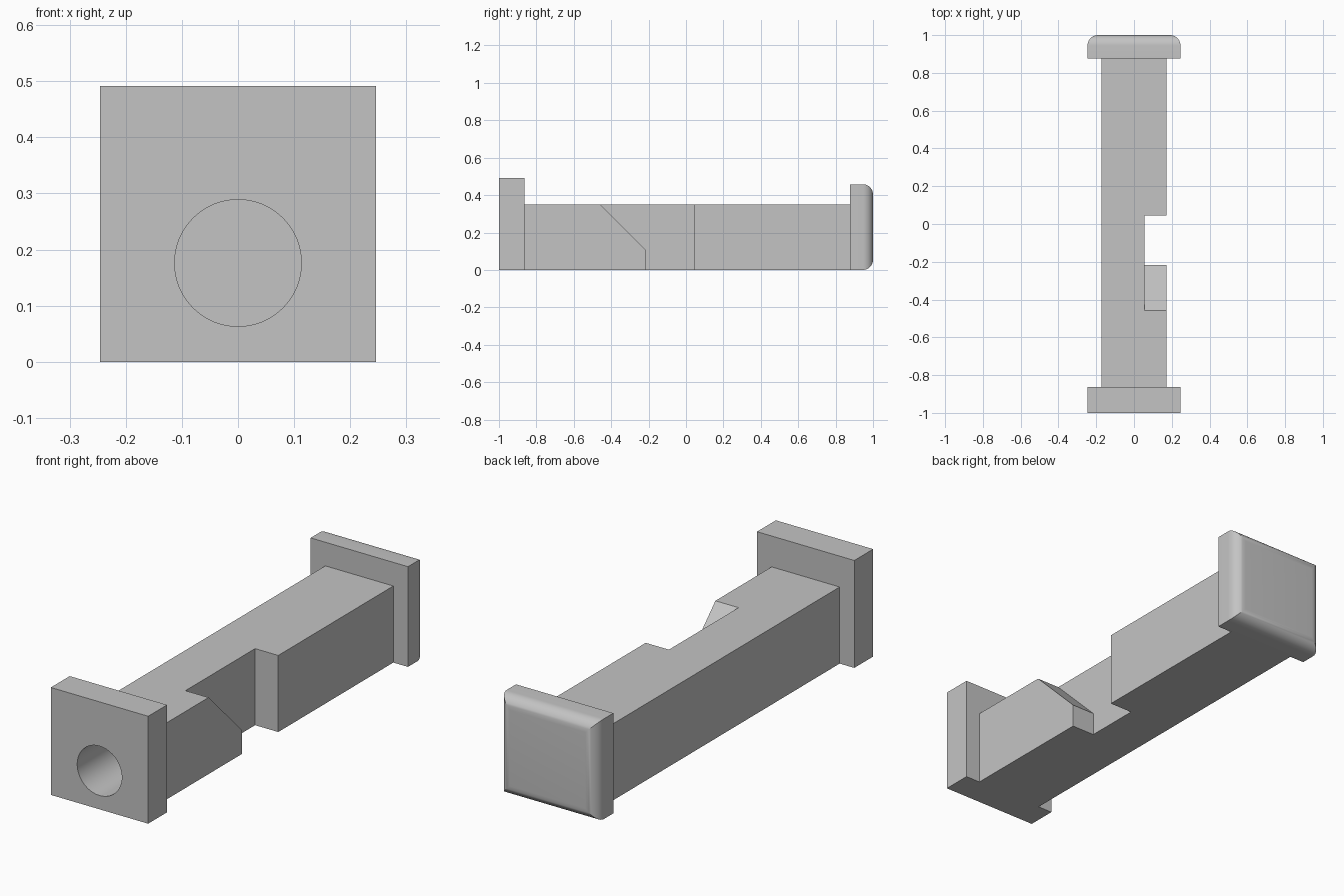
import bpy
import bmesh
from math import pi, radians
from mathutils import Matrix

start = bpy.data.objects.get("Cube")
if start:
    bpy.data.objects.remove(start, do_unlink=True)

GREY = (0.55, 0.55, 0.55, 1)
grey = bpy.data.materials.new("plain grey")
grey.use_nodes = True
grey.diffuse_color = GREY
grey.node_tree.nodes["Principled BSDF"].inputs["Base Color"].default_value = GREY


def make(name, bm):
    bmesh.ops.recalc_face_normals(bm, faces=bm.faces)
    mesh = bpy.data.meshes.new(name)
    bm.to_mesh(mesh)
    bm.free()
    mesh.materials.append(grey)
    obj = bpy.data.objects.new(name, mesh)
    bpy.context.collection.objects.link(obj)
    return obj


def prism(x0, x1, profile):
    """Extrude a (y, z) profile from x0 to x1."""
    bm = bmesh.new()
    face = bm.faces.new([bm.verts.new((x0, y, z)) for y, z in profile])
    geom = bmesh.ops.extrude_face_region(bm, geom=[face])["geom"]
    verts = [g for g in geom if isinstance(g, bmesh.types.BMVert)]
    bmesh.ops.translate(bm, verts=verts, vec=(x1 - x0, 0, 0))
    return bm


def block(half, y0, y1, top):
    return prism(-half, half, [(y0, 0), (y1, 0), (y1, top), (y0, top)])


def activate(obj):
    bpy.ops.object.select_all(action="DESELECT")
    obj.select_set(True)
    bpy.context.view_layer.objects.active = obj


def cut(obj, cutter):
    mod = obj.modifiers.new("cut", "BOOLEAN")
    mod.operation = "DIFFERENCE"
    mod.solver = "EXACT"
    mod.object = cutter
    activate(obj)
    bpy.ops.object.modifier_apply(modifier=mod.name)


HALF, BAR_TOP = 0.172, 0.35
PLATE_HALF = 0.246
FRONT_JOIN, BACK_JOIN = -0.864, 0.876

# Main bar and square front plate
bar = make("bar", block(HALF, FRONT_JOIN, BACK_JOIN, BAR_TOP))
plate = make("front_plate", block(PLATE_HALF, -1, FRONT_JOIN, 0.491))

# Side notch with a sloping front wall
notch = make("notch_cutter", prism(0.055, 0.3, [
    (-0.216, -0.1), (0.045, -0.1), (0.045, 0.45),
    (-0.558, 0.45), (-0.216, 0.108)]))

# Blind round hole in the front end
bm = bmesh.new()
bmesh.ops.create_cone(bm, cap_ends=True, segments=64, radius1=0.113,
                      radius2=0.113, depth=0.5,
                      matrix=Matrix.Translation((0, -0.85, 0.176))
                      @ Matrix.Rotation(pi / 2, 4, "X"))
hole = make("hole_cutter", bm)

cut(bar, notch)
cut(bar, hole)
cut(plate, hole)
for helper in (notch, hole):
    bpy.data.objects.remove(helper, do_unlink=True)

# Back cap with its four rear edges rounded
bm = block(PLATE_HALF, BACK_JOIN, 1, 0.458)
rear = [e for e in bm.edges if all(v.co.y > 0.99 for v in e.verts)]
bmesh.ops.bevel(bm, geom=rear, offset=0.055, segments=10, profile=0.5,
                affect="EDGES")
cap = make("back_cap", bm)

for obj in (bar, plate, cap):
    activate(obj)
    bpy.ops.object.shade_smooth_by_angle(angle=radians(30))
